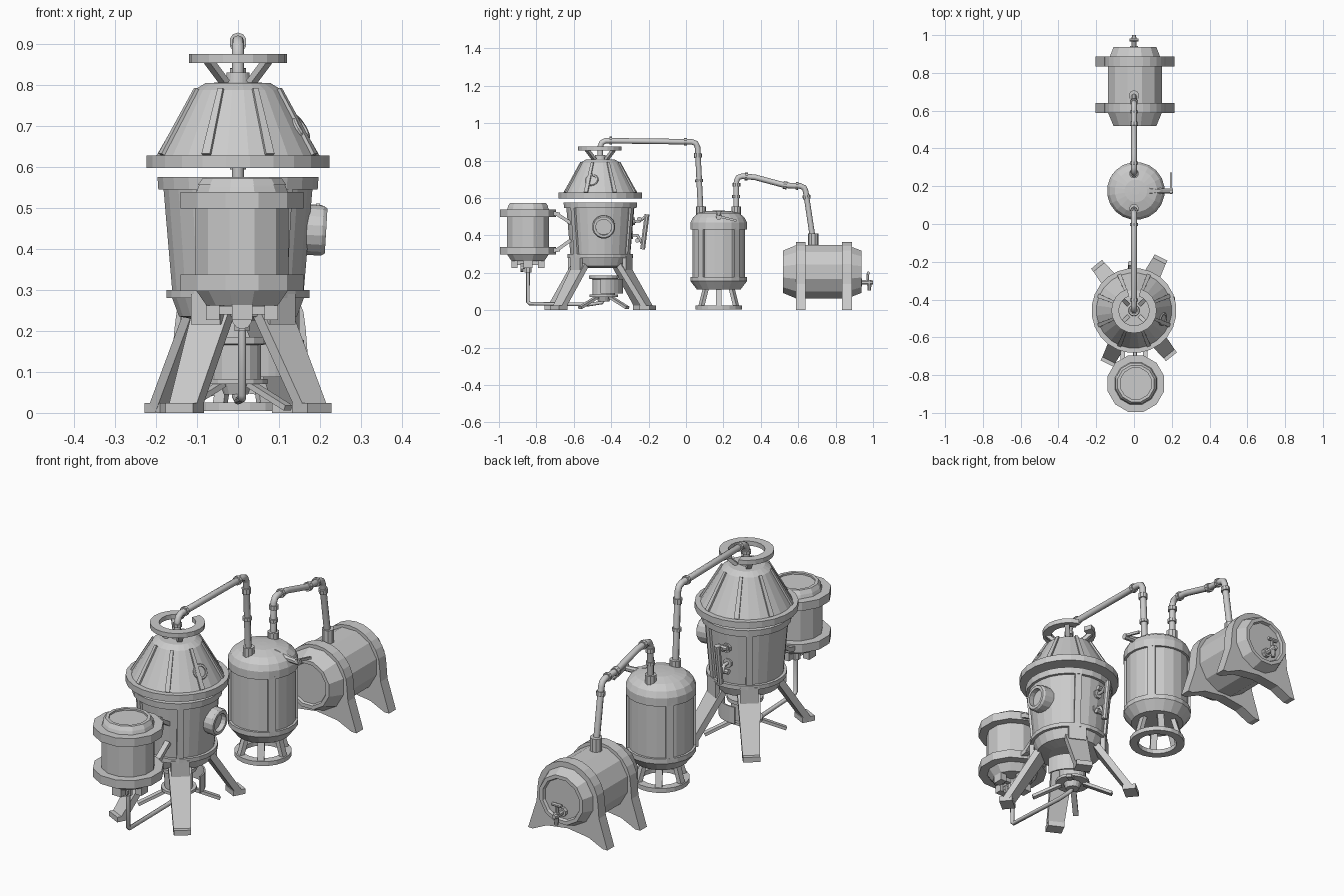
import bpy, bmesh
from math import sin, cos, pi, radians
from mathutils import Vector, Matrix

if "Cube" in bpy.data.objects:
    bpy.data.objects.remove(bpy.data.objects["Cube"])

V = Vector

def finish(name, bm):
    bmesh.ops.recalc_face_normals(bm, faces=bm.faces)
    me = bpy.data.meshes.new(name)
    bm.to_mesh(me)
    bm.free()
    ob = bpy.data.objects.new(name, me)
    bpy.context.collection.objects.link(ob)
    return ob

def lathe(name, prof, n, loc, axis=(0, 0, 1), hollow=False, arc=(0, 360)):
    """Revolve (radius, height) points; hollow closes the profile into a ring."""
    bm = bmesh.new()
    full = arc[1] - arc[0] == 360
    a0, span = radians(arc[0]), radians(arc[1] - arc[0])
    cols = []
    for i in range(n if full else n + 1):
        a = a0 + span * (i + (0.5 if full else 0)) / n
        cols.append([bm.verts.new((r * cos(a), r * sin(a), z)) for r, z in prof])
    m = len(prof)
    for i in range(n):
        A, B = cols[i], cols[(i + 1) % len(cols)]
        for j in range(m if hollow else m - 1):
            k = (j + 1) % m
            bm.faces.new((A[j], B[j], B[k], A[k]))
    if hollow and not full:
        bm.faces.new(cols[0])
        bm.faces.new(cols[-1])
    if not hollow:
        bm.faces.new([c[0] for c in cols])
        bm.faces.new([c[-1] for c in cols])
    q = V((0, 0, 1)).rotation_difference(V(axis))
    bm.transform(Matrix.Translation(loc) @ q.to_matrix().to_4x4())
    return finish(name, bm)

def rod(name, p, q, r, r2=None, n=8):
    d = V(q) - V(p)
    return lathe(name, [(r, 0), (r if r2 is None else r2, d.length)], n, p, d)

def beam(name, p, q, side, w, t, w2=None):
    """Flat bar from p to q, width w along side (w2 at the far end), thickness t."""
    p, q, side = V(p), V(q), V(side).normalized()
    nrm = (q - p).normalized().cross(side)
    bm = bmesh.new()
    e = [[bm.verts.new(c + side * s * ww / 2 + nrm * k * t / 2)
          for s, k in ((-1, -1), (1, -1), (1, 1), (-1, 1))] for c, ww in ((p, w), (q, w2 or w))]
    for f in e:
        bm.faces.new(f)
    for i in range(4):
        j = (i + 1) % 4
        bm.faces.new((e[0][i], e[0][j], e[1][j], e[1][i]))
    return finish(name, bm)

def pipe(name, pts, r):
    cu = bpy.data.curves.new(name, 'CURVE')
    cu.dimensions, cu.bevel_depth, cu.bevel_resolution, cu.use_fill_caps = '3D', r, 2, True
    sp = cu.splines.new('POLY')
    sp.points.add(len(pts) - 1)
    for s, p in zip(sp.points, pts):
        s.co = (*p, 1)
    ob = bpy.data.objects.new(name, cu)
    bpy.context.collection.objects.link(ob)
    bpy.context.view_layer.objects.active = ob
    ob.select_set(True)
    bpy.ops.object.convert(target='MESH')
    ob.select_set(False)

def polar(c, r, a, z):
    a = radians(a)
    return V((c[0] + r * cos(a), c[1] + r * sin(a), z))

def tang(a):
    return V((-sin(radians(a)), cos(radians(a)), 0))

def spokes(name, c, angles, a0, a1, w, t, w2=None):
    """Repeat a bar around c, from (radius, z) a0 to a1."""
    for i, a in enumerate(angles):
        beam(f"{name}_{i}", polar(c, a0[0], a, a0[1]), polar(c, a1[0], a, a1[1]), tang(a), w, t, w2)

# ---- main still ----
S = (0.0, -0.458)
O = (*S, 0)
LEGS = (63, 129, 243, 309)
lathe("still_body", [(.09, .225), (.145, .235), (.162, .28), (.176, .28), (.176, .3), (.162, .3),
      (.183, .545), (.196, .545), (.198, .575), (.17, .575)], 24, O)
spokes("body_batten", S, LEGS, (.164, .3), (.186, .55), .03, .014)
spokes("still_leg", S, LEGS, (.135, .24), (.285, .012), .1, .03, .075)
spokes("still_foot", S, LEGS, (.255, .012), (.315, .012), .075, .024)
spokes("leg_bracket", S, LEGS, (.164, .215), (.164, .29), .08, .02)
lathe("still_lid", [(.18, .597), (.225, .597), (.225, .628), (.2, .628), (.108, .787), (.08, .804),
      (.03, .806), (.028, .83), (.018, .83)], 24, O)
spokes("lid_rib", S, [22.5 + 45 * i for i in range(8)], (.2, .629), (.107, .789), .022, .014, .014)
lathe("lid_collar", [(.08, .853), (.12, .853), (.12, .875), (.08, .875)], 18, O, hollow=True, arc=(108, 432))
spokes("collar_strut", S, (45, 135, 225, 315), (.045, .805), (.1, .857), .022, .016)
# portholes
def porthole(name, loc, axis, r, d):
    lathe(name + "_rim", [(r * .68, 0), (r, 0), (r, d * .85), (r * .9, d), (r * .68, d)], 16, loc, axis, hollow=True)
    lathe(name + "_glass", [(r * .7, 0), (r * .7, d * .6)], 16, loc, axis)
porthole("body_porthole", (.155, -.44, .447), (1, 0, -.06), .062, .06)
porthole("lid_porthole", (.133, -.498, .683), (.83, -.22, .5), .036, .03)
# level gauge on the rear
rod("gauge_tube", (-.02, -.232, .325), (-.02, -.208, .512), .014)
for i, (y0, z0, y1, z1) in enumerate(((-.285, .475, -.216, .5), (-.295, .4, -.228, .345))):
    ym, zm = y0 + .035, (z0 + z1) / 2
    pipe(f"gauge_arm_{i}", [(-.02, y0, z0), (-.02, ym, z0), (-.02, y1, z1)], .008)
    rod(f"gauge_valve_{i}", (-.045, ym, zm), (.005, ym, zm), .012)
    rod(f"gauge_flange_{i}", (-.02, y0 - .01, z0), (-.02, y0 + .012, z0), .022)

# ---- burner beneath the still ----
B = (-.005, -.44)
lathe("burner", [(.03, .045), (.04, .07), (.078, .07), (.078, .083), (.062, .083), (.062, .165), (.08, .168),
      (.08, .185), (.06, .185)], 16, (*B, 0))
spokes("burner_foot", B, (45, 135, 225, 315), (.05, .07), (.18, .012), .025, .014)
lathe("burner_shield", [(.115, .088), (.122, .088), (.122, .167), (.115, .167)], 8, O, hollow=True, arc=(0, 100))

# ---- fuel tank at the front ----
T = (.01, -.845)
TO = (*T, 0)
lathe("fuel_tank", [(.09, .262), (.117, .3), (.117, .535), (.11, .552), (.1, .57), (.09, .57), (.088, .564)], 12, TO)
for i, z in enumerate((.297, .498)):
    lathe(f"tank_band_{i}", [(.11, z), (.155, z), (.155, z + .04), (.11, z + .04)], 12, TO, hollow=True)
lathe("tank_top_rim", [(.085, .555), (.112, .555), (.1, .572), (.085, .572)], 12, TO, hollow=True)
spokes("tank_foot", T, (0, 90, 180, 270), (.055, .245), (.088, .245), .05, .038)
spokes("tank_cross_arm", T, (0, 90, 180, 270), (0, .25), (.06, .25), .02, .02)
rod("tank_valve", (*T, .2), (*T, .26), .02)
rod("tank_valve_wheel", (.01, -.885, .228), (.01, -.87, .228), .024, n=10)
rod("tank_valve_stem", (.01, -.875, .228), (.01, -.84, .228), .008)
pipe("fuel_pipe", [(.01, -.845, .22), (.01, -.845, .045), (.01, -.835, .035), (.0, -.52, .03),
     (-.005, -.45, .04), (-.005, -.44, .06)], .01)
for i, (z0, z1, z2) in enumerate(((.52, .51, .465), (.317, .325, .375))):
    for s in (-1, 1):
        x = .06 * s
        beam(f"tank_bracket_{i}_{s}", (x, -.72, z0), (x, -.675, z1), (1, 0, 0), .025, .022)
        beam(f"tank_arm_{i}_{s}", (x, -.685, z1), (x, -.615, z2), (1, 0, 0), .025, .018)

# ---- condenser ----
C = (.01, .175)
CO = (*C, 0)
lathe("condenser", [(.09, .11), (.118, .11), (.153, .155), (.153, .178), (.142, .178), (.142, .43), (.153, .43),
      (.153, .468), (.14, .495), (.112, .518), (.06, .53), (.02, .532)], 20, CO)
spokes("condenser_batten", C, (40, 140, 220, 320), (.144, .17), (.144, .44), .035, .014)
lathe("condenser_base_ring", [(.088, .004), (.125, .004), (.125, .025), (.088, .025)], 20, CO, hollow=True)
spokes("condenser_leg", C, range(0, 360, 60), (.08, .115), (.108, .018), .03, .02)
# side tap
rod("condenser_tap_cone", (.08, .175, .5), (.165, .175, .496), .032, .01)
rod("condenser_tap_body", (.15, .175, .496), (.205, .175, .494), .014)
beam("condenser_tap_lever", (.195, .16, .505), (.195, .27, .478), (1, 0, 0), .01, .012)

# ---- connecting pipes ----
def sleeve(name, p, q, r=.021):
    rod(name, p, q, r, n=10)

pipe("vapour_pipe", [(0, -.458, .8), (0, -.458, .875), (0, -.45, .895), (0, -.43, .906), (0, .03, .9),
     (0, .052, .892), (0, .062, .87), (0, .08, .5)], .015)
pipe("outlet_pipe", [(0, .268, .5), (0, .27, .69), (0, .28, .71), (0, .3, .716), (0, .37, .71), (0, .53, .667),
     (0, .61, .664), (0, .632, .655), (0, .64, .635), (0, .68, .37)], .015)
joints = [((-.458, .855), (-.458, .87)), ((-.41, .906), (-.395, .906)), ((-.01, .9), (.005, .9)),
          ((.063, .84), (.064, .815)), ((.069, .7), (.07, .685)), ((.27, .66), (.27, .68)), ((.268, .6), (.268, .615)),
          ((.315, .715), (.33, .714)), ((.52, .669), (.54, .666)), ((.587, .665), (.6, .664)), ((.643, .615), (.646, .595))]
for i, (a, b) in enumerate(joints):
    sleeve(f"pipe_joint_{i}", (0, *a), (0, *b))
for nm, y, z0, z1, r in (("inlet", .08, .49, .553, .026), ("outlet", .268, .49, .553, .026), ("barrel", .68, .33, .41, .028)):
    sleeve(nm + "_socket", (0, y, z0), (0, y, z1), r)

# ---- barrel on two trestles ----
BC = (.005, 0, .205)
Y = (0, 1, 0)
lathe("barrel", [(.095, .528), (.1, .518), (.117, .518), (.148, .59), (.148, .86), (.117, .938), (.1, .938), (.095, .925)],
      12, BC, Y)
for i, y in enumerate((.588, .835)):
    bm = bmesh.new()
    pts = [(-.21, 0), (-.165, .14)]
    pts += [(.16 * cos(pi * (1 - k / 12)), .205 + .16 * sin(pi * (1 - k / 12))) for k in range(13)]
    pts += [(.165, .14), (.21, 0), (.185, 0), (.11, .035), (0, .05), (-.11, .035), (-.185, 0)]
    f = bm.faces.new([bm.verts.new((BC[0] + x, y, z)) for x, z in pts])
    ext = bmesh.ops.extrude_face_region(bm, geom=[f])
    bmesh.ops.translate(bm, vec=(0, .052, 0), verts=[g for g in ext['geom'] if isinstance(g, bmesh.types.BMVert)])
    finish(f"barrel_trestle_{i}", bm)
# spigot
x, z = 0, .148
rod("spigot_flange", (x, .92, z), (x, .942, z), .022)
rod("spigot_barrel", (x, .93, z), (x, .99, z), .013)
rod("spigot_spout", (x, .98, .105), (x, .98, .16), .01, .014)
rod("spigot_stem", (x, .972, .15), (x, .972, .195), .008)
rod("spigot_handle", (x - .025, .975, .197), (x + .025, .975, .197), .009)
rod("spigot_knob", (x, .985, z), (x, 1.0, z), .015, .01)
